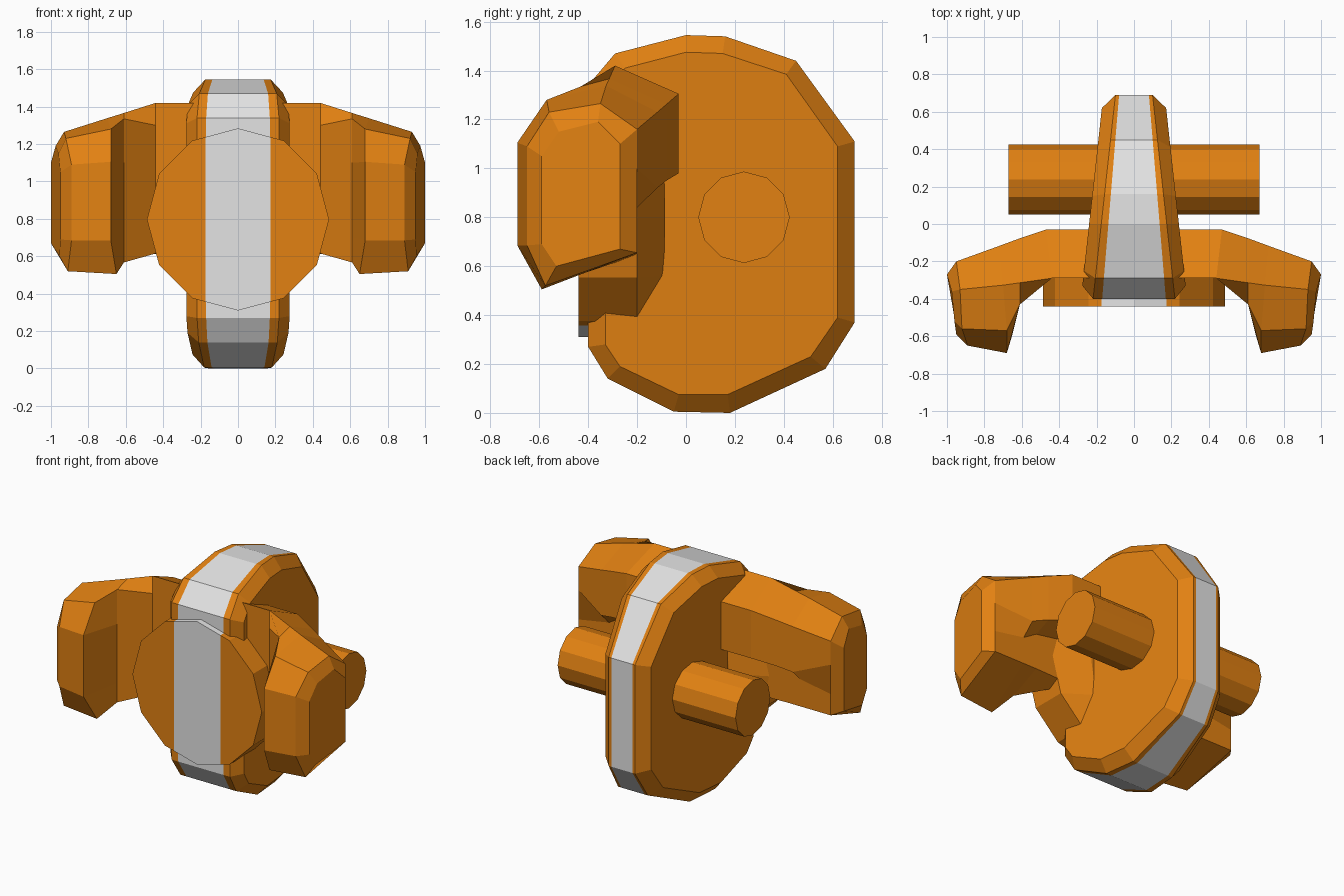
import bpy, bmesh, math

if "Cube" in bpy.data.objects:
    bpy.data.objects.remove(bpy.data.objects["Cube"])

def material(name, rgb):
    m = bpy.data.materials.new(name)
    m.diffuse_color = (*rgb, 1)
    m.use_nodes = True
    m.node_tree.nodes["Principled BSDF"].inputs["Base Color"].default_value = m.diffuse_color
    return m

ORANGE = material("orange", (0.76, 0.22, 0.006))
GREY = material("light grey", (0.77, 0.77, 0.77))

def finish(name, bm):
    bmesh.ops.recalc_face_normals(bm, faces=bm.faces)
    me = bpy.data.meshes.new(name)
    bm.to_mesh(me)
    bm.free()
    me.materials.append(ORANGE)
    me.materials.append(GREY)
    ob = bpy.data.objects.new(name, me)
    bpy.context.collection.objects.link(ob)
    return ob

def loft(rings, cap_start=True, cap_end=True, grey_band=None):
    """Skin a list of equal-length point rings."""
    bm = bmesh.new()
    vs = [[bm.verts.new(p) for p in r] for r in rings]
    n = len(rings[0])
    for k in range(len(vs) - 1):
        for i in range(n):
            j = (i + 1) % n
            f = bm.faces.new((vs[k][i], vs[k][j], vs[k + 1][j], vs[k + 1][i]))
            f.material_index = int(k == grey_band)
    if cap_start:
        bm.faces.new(vs[0])
    if cap_end:
        bm.faces.new(vs[-1])
    return bm

# wheel-shaped body: tapers toward the back, grey band around the rim
outer = [(0, 1.545), (.16, 1.54), (.45, 1.44), (.69, 1.11), (.69, .37), (.57, .18),
         (.18, 0), (-.05, .005), (-.32, .14), (-.40, .27), (-.40, 1.34), (-.29, 1.47)]
inner = [(0, 1.475), (.15, 1.47), (.41, 1.385), (.62, 1.09), (.62, .39), (.51, .23),
         (.17, .075), (-.03, .075), (-.27, .19), (-.33, .28), (-.33, 1.31), (-.25, 1.41)]

def layer(profile, side, base, slope):
    return [(side * (base - slope * y), y, z) for y, z in profile]

half = [(inner, .24, .11), (outer, .175, .11), (outer, .137, .083)]
rings = [layer(p, -1, b, s) for p, b, s in half] + [layer(p, 1, b, s) for p, b, s in reversed(half)]
finish("body", loft(rings, grey_band=2))

# round front plate with tapered back, grey stripe cut down the middle
def circle(y, rx, rz):
    return [(rx * math.sin(i * math.pi / 6), y, .797 + rz * math.cos(i * math.pi / 6)) for i in range(12)]

bm = loft([circle(-.44, .487, .487), circle(-.2, .487, .487), circle(-.088, .27, .47)])
for x in (-.175, .175):
    bmesh.ops.bisect_plane(bm, geom=bm.verts[:] + bm.edges[:] + bm.faces[:],
                           plane_co=(x, 0, 0), plane_no=(1, 0, 0))
for f in bm.faces:
    c = f.calc_center_median()
    f.material_index = int(abs(c.x) < .175 and c.y < -.25)
finish("front_plate", bm)

# axle through the body
def axle_ring(x):
    return [(x, .237 + .187 * math.sin(i * math.pi / 6), .80 + .187 * math.cos(i * math.pi / 6))
            for i in range(12)]

finish("axle", loft([axle_ring(-.67), axle_ring(.67)]))

# arms: beam from the centre bending forward into a claw, mirrored
beam = [(-.03, 1.305), (-.29, 1.42), (-.29, 1.3), (-.29, 1.1), (-.29, .7),
        (-.29, .615), (-.2, .65), (-.2, .93), (-.03, .98)]
root = [(0, y, z) for y, z in beam]
shoulder = [(.47 if y > -.1 else .44, y, z) for y, z in beam]
elbow = [(.62, -.08, 1.262), (.61, -.314, 1.366), (.61, -.43, 1.335), (.61, -.43, 1.1),
         (.61, -.43, .7), (.61, -.43, .567), (.62, -.2, .655), (.62, -.2, .90), (.62, -.08, .95)]
claw = [(.72, -.117, 1.23), (.70, -.327, 1.338), (.68, -.57, 1.28), (.68, -.69, 1.105),
        (.68, -.69, .685), (.65, -.59, .505), (.72, -.2, .655), (.72, -.2, .84), (.72, -.117, .92)]
edge = [(.95, -.2, 1.16), (.93, -.35, 1.265), (.92, -.56, 1.23), (.89, -.65, 1.09),
        (.89, -.65, .685), (.91, -.575, .52), (.95, -.2, .655), (.95, -.2, .80), (.95, -.2, 1.0)]
tip = [(1, -.27, 1.10), (.975, -.36, 1.19), (.96, -.52, 1.15), (.95, -.59, 1.05),
       (.95, -.59, .69), (.955, -.53, .60), (1, -.27, .67), (1, -.27, .80), (1, -.27, .95)]
arms = finish("arms", loft([root, shoulder, elbow, claw, edge, tip], cap_start=False))
mod = arms.modifiers.new("mirror", 'MIRROR')
mod.use_clip = True
